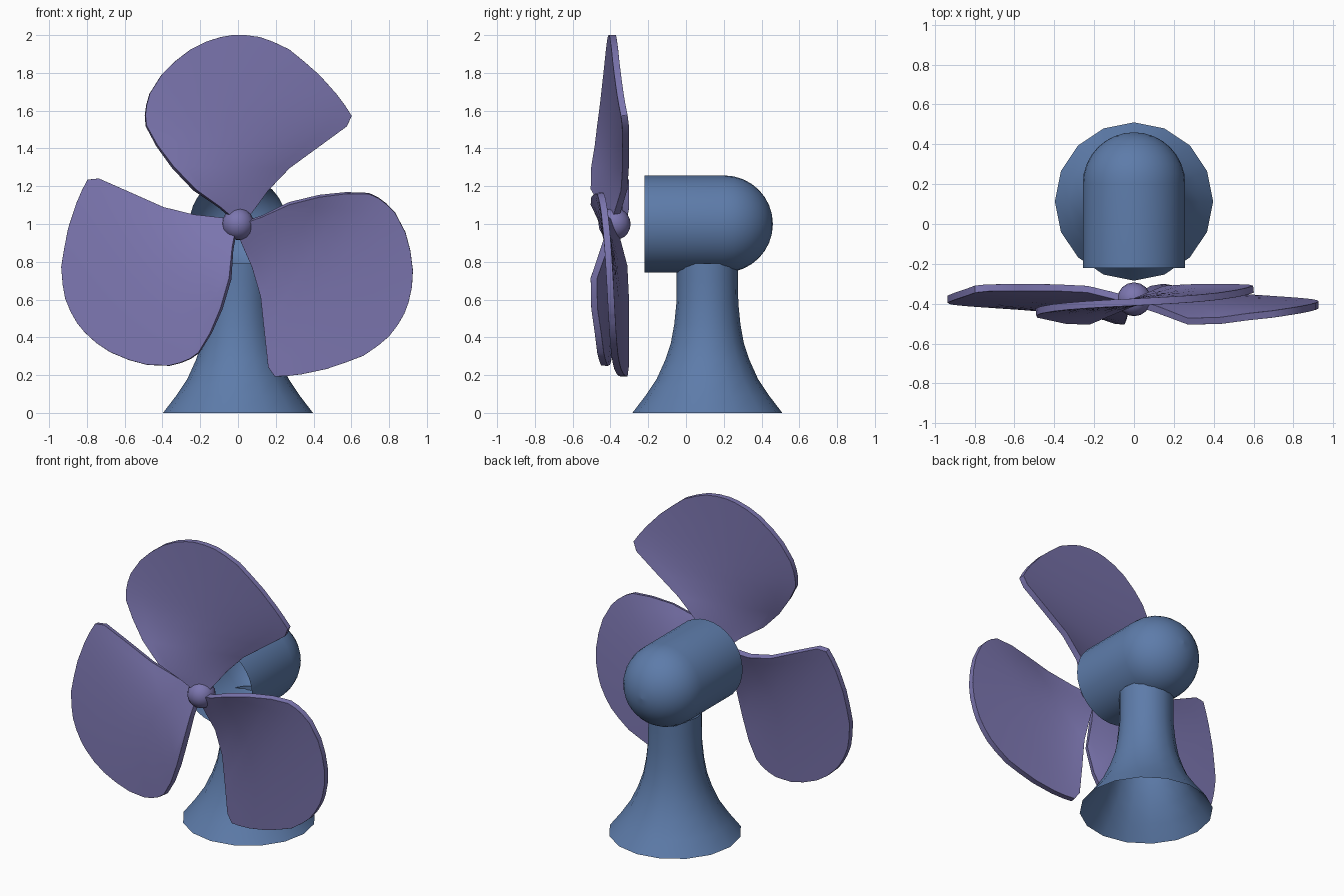
import bpy, bmesh, math
from mathutils import Matrix

if "Cube" in bpy.data.objects:
    bpy.data.objects.remove(bpy.data.objects["Cube"])


def material(name, rgb):
    m = bpy.data.materials.new(name)
    m.diffuse_color = (*rgb, 1)
    m.use_nodes = True
    m.node_tree.nodes["Principled BSDF"].inputs["Base Color"].default_value = m.diffuse_color
    return m


BLUE = material("blue_plastic", (0.11, 0.20, 0.40))
PURPLE = material("purple_plastic", (0.20, 0.18, 0.43))


def finish(name, bm, mat):
    bmesh.ops.remove_doubles(bm, verts=bm.verts, dist=1e-5)
    for f in bm.faces:
        f.smooth = True
    me = bpy.data.meshes.new(name)
    bm.to_mesh(me)
    bm.free()
    me.materials.append(mat)
    ob = bpy.data.objects.new(name, me)
    bpy.context.collection.objects.link(ob)
    return ob


def lathe(name, profile, sides, matrix, mat):
    """Open shell turned about z from (radius, height) points, then placed."""
    bm = bmesh.new()
    rings = [[bm.verts.new((r * math.cos(2 * math.pi * i / sides),
                            r * math.sin(2 * math.pi * i / sides), z))
              for i in range(sides)] for r, z in profile]
    for a, b in zip(rings, rings[1:]):
        for i in range(sides):
            j = (i + 1) % sides
            bm.faces.new((a[i], a[j], b[j], b[i]))
    bm.transform(matrix)
    return finish(name, bm, mat)


# Flared stand, open underneath
lathe("stand", [(0.397, 0), (0.328, 0.09), (0.268, 0.18), (0.223, 0.28), (0.193, 0.37),
                (0.175, 0.47), (0.164, 0.58), (0.162, 0.70), (0.162, 0.79)],
      16, Matrix.Translation((0, 0.113, 0)), BLUE)

# Motor housing: open front, domed back
R = 0.257
dome = [(R * math.cos(t), 0.203 + R * math.sin(t))
        for t in (math.pi / 2 * k / 8 for k in range(8))]
lathe("motor_housing", [(R, -0.22)] + dome + [(0.0001, 0.203 + R)], 32,
      Matrix.Translation((0, 0, 1)) @ Matrix.Rotation(-math.pi / 2, 4, 'X'), BLUE)

# Hub ball
HUB_Y = -0.378
bm = bmesh.new()
bmesh.ops.create_uvsphere(bm, u_segments=16, v_segments=10, radius=0.085,
                          matrix=Matrix.Translation((0, HUB_Y, 1)))
finish("hub", bm, PURPLE)

# Blade outline: height above hub, left edge, right edge
ROWS = [(0.03, -0.03, 0.045), (0.09, -0.10, 0.09), (0.18, -0.23, 0.155),
        (0.30, -0.345, 0.27), (0.415, -0.43, 0.43), (0.52, -0.487, 0.575),
        (0.575, -0.492, 0.60), (0.63, -0.485, 0.565), (0.69, -0.468, 0.52),
        (0.79, -0.405, 0.43), (0.86, -0.335, 0.35), (0.925, -0.25, 0.27),
        (0.965, -0.17, 0.185), (0.99, -0.09, 0.115), (1.0, -0.03, 0.04)]
COLS = 10


def blade(name, angle):
    bm = bmesh.new()
    grid = []
    for h, left, right in ROWS:
        slope = min(0.42, 0.05 / h ** 1.4)  # twist eases toward the tip
        row = []
        for c in range(COLS + 1):
            x = left + (right - left) * c / COLS
            row.append(bm.verts.new((x, -0.392 + slope * x, h)))
        grid.append(row)
    for a, b in zip(grid, grid[1:]):
        for c in range(COLS):
            bm.faces.new((a[c], a[c + 1], b[c + 1], b[c]))
    bm.transform(Matrix.Translation((0, 0, 1)) @ Matrix.Rotation(angle, 4, 'Y'))
    ob = finish(name, bm, PURPLE)
    solid = ob.modifiers.new("thickness", 'SOLIDIFY')
    solid.thickness = 0.036
    solid.offset = 0
    bev = ob.modifiers.new("rounded_rim", 'BEVEL')
    bev.width = 0.014
    bev.segments = 3
    bev.limit_method = 'ANGLE'
    bev.angle_limit = math.radians(50)
    bev.harden_normals = True


for i in range(3):
    blade(f"blade_{i + 1}", i * 2 * math.pi / 3)
